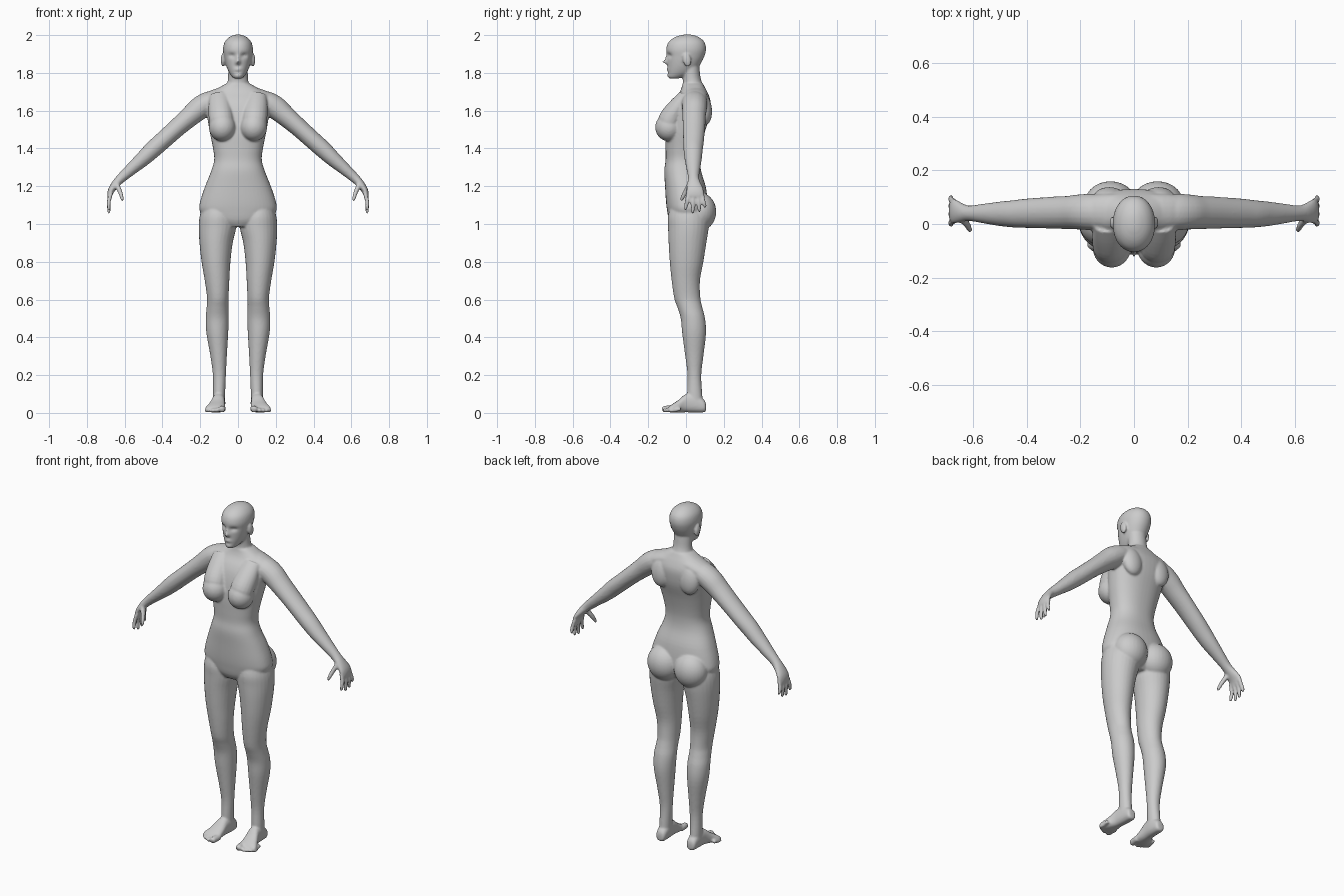
import bpy, bmesh, math
from mathutils import Vector, Matrix

X, Y, Z = Vector((1, 0, 0)), Vector((0, 1, 0)), Vector((0, 0, 1))


def spline(rows, steps=4):
    """Smoothly subdivide a list of number rows (Catmull-Rom)."""
    out = []
    for i in range(len(rows) - 1):
        a, b, c, d = (rows[max(0, min(len(rows) - 1, i + k))] for k in (-1, 0, 1, 2))
        for s in range(steps):
            t = s / steps
            out.append([0.5 * (2 * q + (r - p) * t + (2 * p - 5 * q + 4 * r - w) * t * t
                               + (3 * q - p - 3 * r + w) * t ** 3)
                        for p, q, r, w in zip(a, b, c, d)])
    return out + [list(rows[-1])]


def loft(bm, rings, sides=28, power=2.0):
    """Skin a closed tube through (centre, half axis, half axis) rings."""
    loops = []
    for c, u, v in rings:
        loop = []
        for k in range(sides):
            a = 2 * math.pi * k / sides
            cu, sv = math.cos(a), math.sin(a)
            cu = math.copysign(abs(cu) ** (2 / power), cu)
            sv = math.copysign(abs(sv) ** (2 / power), sv)
            loop.append(bm.verts.new(c + u * cu + v * sv))
        loops.append(loop)
    for p, q in zip(loops, loops[1:]):
        for k in range(sides):
            j = (k + 1) % sides
            bm.faces.new((p[k], p[j], q[j], q[k]))
    bm.faces.new(loops[0][::-1])
    bm.faces.new(loops[-1])
    return [v for loop in loops for v in loop]


def stack(bm, rows, **kw):
    """Level cross-sections given as (z, x0, x1, y0, y1)."""
    return loft(bm, [(Vector(((a + b) / 2, (c + d) / 2, z)), X * (b - a) / 2, Y * (d - c) / 2)
                     for z, a, b, c, d in spline(rows)], **kw)


def tube(bm, rows, ref=Y, sides=20):
    """Bent limb through (x, y, z, half size along ref, half size across)."""
    pts = spline(rows)
    cs = [Vector(p[:3]) for p in pts]
    rings = []
    for i, p in enumerate(pts):
        t = (cs[min(i + 1, len(cs) - 1)] - cs[max(i - 1, 0)]).normalized()
        r = (ref - t * ref.dot(t)).normalized()
        rings.append((cs[i], r * p[3], t.cross(r) * p[4]))
    loft(bm, rings, sides)


def ball(bm, centre, size, tilt=0.0):
    m = Matrix.Translation(centre) @ Matrix.Rotation(tilt, 4, 'X') @ Matrix.Diagonal((*size, 1))
    bmesh.ops.create_uvsphere(bm, u_segments=28, v_segments=18, radius=1, matrix=m)


bm = bmesh.new()

# Leg
stack(bm, [(1.10, .03, .185, -.08, .10), (1.04, .012, .203, -.096, .12),
           (.98, .010, .208, -.095, .12), (.90, .028, .204, -.092, .108),
           (.80, .040, .193, -.086, .092), (.70, .046, .176, -.076, .074),
           (.61, .050, .164, -.063, .076), (.56, .051, .166, -.046, .086),
           (.50, .049, .171, -.028, .101), (.42, .052, .167, -.020, .106),
           (.30, .059, .146, -.004, .092), (.20, .064, .133, .008, .081),
           (.10, .068, .132, .006, .086), (.04, .070, .132, .008, .092)])

# Foot, heel to ball: (y, x centre, bottom, top, half width)
foot = [(.106, .100, .012, .045, .018), (.095, .100, .003, .07, .028),
        (.05, .100, .002, .10, .033), (.0, .104, .003, .10, .035),
        (-.04, .112, .002, .068, .044), (-.075, .120, .002, .045, .053),
        (-.092, .121, .004, .032, .048)]
loft(bm, [(Vector((cx, y, (a + b) / 2)), X * w, Z * (b - a) / 2)
          for y, cx, a, b, w in spline(foot)], power=2.4)

# Toes: (x, tip y, radius)
for x, tip, r in [(.084, -.126, .018), (.112, -.121, .012), (.131, -.113, .0115),
                  (.149, -.102, .011), (.164, -.088, .0105)]:
    tube(bm, [(x - .003, tip + .06, .022, r, r), (x, tip + .022, r + .003, r, r),
              (x + .002, tip + .006, r + .001, r * .9, r * .9), (x + .002, tip, r, r * .5, r * .5)],
         ref=X, sides=12)

# Arm
tube(bm, [(.09, .045, 1.66, .06, .05), (.15, .045, 1.645, .068, .058),
          (.20, .045, 1.615, .066, .061), (.25, .043, 1.573, .062, .055),
          (.32, .042, 1.512, .059, .049), (.40, .040, 1.440, .055, .047),
          (.45, .038, 1.395, .051, .046), (.50, .038, 1.348, .046, .041),
          (.56, .039, 1.295, .037, .033), (.615, .040, 1.246, .029, .026),
          (.645, .042, 1.215, .036, .022), (.670, .047, 1.180, .046, .018),
          (.680, .049, 1.150, .046, .013), (.682, .049, 1.138, .036, .008)])

# Fingers: (base y, tip y, tip z)
for base, tip, z in [(.012, -.002, 1.072), (.037, .036, 1.056), (.062, .070, 1.062), (.084, .100, 1.085)]:
    mid = (base + tip) / 2
    tube(bm, [(.672, base, 1.165, .011, .011), (.684, mid, 1.118, .0115, .011),
              (.683, tip, z + .012, .009, .009), (.682, tip, z, .005, .005)], sides=12)
# Thumb
tube(bm, [(.645, .025, 1.215, .018, .014), (.625, .0, 1.172, .014, .012),
          (.615, -.019, 1.140, .011, .010), (.612, -.026, 1.122, .006, .006)], sides=12)

# Breast, with the slope running up to the collarbone
ball(bm, (.083, -.090, 1.512), (.071, .073, .074))
tube(bm, [(.10, -.005, 1.685, .03, .05), (.095, -.045, 1.62, .05, .062),
          (.088, -.085, 1.55, .062, .066), (.085, -.09, 1.51, .05, .06)])

# Buttock and shoulder blade
ball(bm, (.088, .075, 1.065), (.098, .085, .10))
ball(bm, (.092, .095, 1.61), (.062, .042, .085), .12)

# Ear
ball(bm, (.080, .005, 1.868), (.011, .022, .036), .2)

# Mirror the paired parts to the other side
copy = bmesh.ops.duplicate(bm, geom=bm.verts[:] + bm.edges[:] + bm.faces[:])['geom']
for v in copy:
    if isinstance(v, bmesh.types.BMVert):
        v.co.x = -v.co.x

# Torso: (z, half width, front, back)
torso = [(.985, .09, -.07, .07), (1.02, .165, -.09, .10), (1.07, .203, -.100, .115),
         (1.12, .200, -.106, .115), (1.20, .174, -.111, .104), (1.28, .142, -.115, .080),
         (1.34, .126, -.108, .074), (1.40, .132, -.108, .080), (1.48, .148, -.108, .098),
         (1.56, .162, -.098, .122), (1.62, .172, -.082, .130), (1.66, .172, -.062, .128),
         (1.695, .150, -.036, .115), (1.720, .105, -.024, .102), (1.742, .066, -.018, .090)]
stack(bm, [(z, -w, w, f, b) for z, w, f, b in torso], sides=48, power=2.3)

# Shoulder slope across the collarbones
tube(bm, [(-.19, .045, 1.645, .06, .038), (-.10, .045, 1.675, .068, .045),
          (0, .045, 1.69, .068, .045), (.10, .045, 1.675, .068, .045),
          (.19, .045, 1.645, .06, .038)])

# Neck
stack(bm, [(1.68, -.07, .07, -.03, .105), (1.73, -.060, .060, -.018, .092),
           (1.77, -.053, .053, -.017, .078), (1.82, -.052, .052, -.02, .072),
           (1.86, -.05, .05, -.02, .07)])

# Head: (z, half width, front, back)
head = [(1.770, .018, -.086, -.045), (1.778, .030, -.094, -.01), (1.80, .046, -.097, .035),
        (1.83, .060, -.098, .066), (1.86, .069, -.099, .084), (1.89, .075, -.101, .098),
        (1.925, .079, -.105, .106), (1.96, .072, -.094, .099), (1.985, .052, -.066, .075),
        (1.999, .026, -.03, .043), (2.003, .008, -.005, .02)]
skull = stack(bm, [(z, -w, w, f, b) for z, w, f, b in head], sides=72, power=2.1)

# Face relief: (x, z, x radius, z radius, push along y)
relief = [(.032, 1.892, .017, .011, .014), (-.032, 1.892, .017, .011, .014),
          (0, 1.857, .011, .010, -.024), (0, 1.876, .008, .018, -.012),
          (0, 1.818, .018, .007, -.007), (0, 1.835, .020, .007, .003),
          (0, 1.803, .02, .006, .004), (0, 1.785, .02, .01, -.004)]
for v in skull:
    if v.co.y < -.02:
        v.co.y += sum(d * math.exp(-((v.co.x - x) / rx) ** 2 - ((v.co.z - z) / rz) ** 2)
                      for x, z, rx, rz, d in relief)

bmesh.ops.recalc_face_normals(bm, faces=bm.faces[:])
mesh = bpy.data.meshes.new("body")
bm.to_mesh(mesh)
bm.free()
body = bpy.data.objects.new("body", mesh)
bpy.context.collection.objects.link(body)

# Fuse all parts into one smooth skin
fuse = body.modifiers.new("fuse", 'REMESH')
fuse.mode = 'VOXEL'
fuse.voxel_size = .006
fuse.use_smooth_shade = True
soften = body.modifiers.new("soften", 'SMOOTH')
soften.factor = .5
soften.iterations = 4

skin = bpy.data.materials.new("plain grey")
skin.diffuse_color = (.6, .6, .6, 1)
mesh.materials.append(skin)
